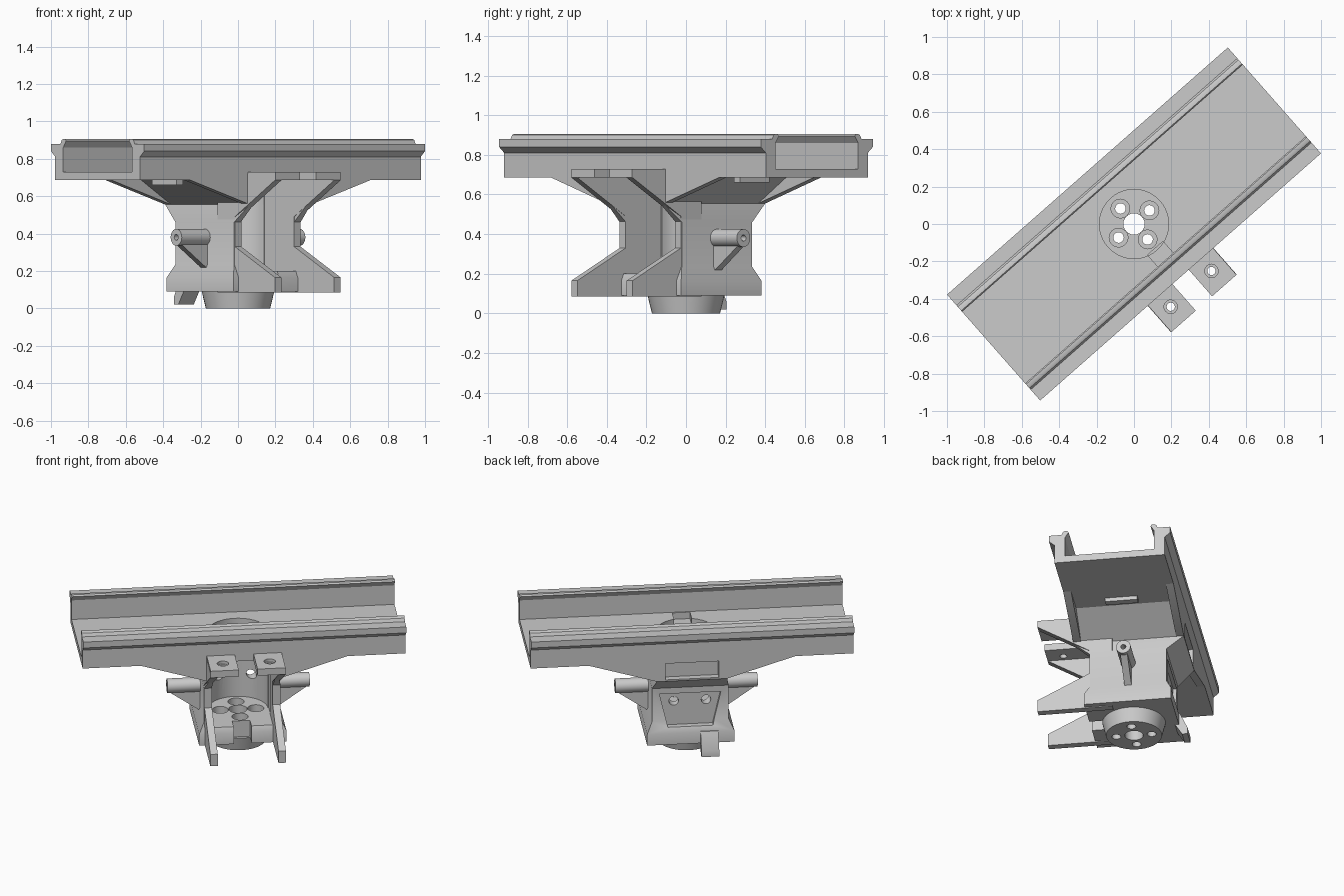
import bpy, bmesh, math
from mathutils import Matrix, Vector

if "Cube" in bpy.data.objects:
    bpy.data.objects.remove(bpy.data.objects["Cube"], do_unlink=True)

GREY = (0.6, 0.6, 0.6, 1)
mat = bpy.data.materials.new("plain_grey")
mat.use_nodes = True
mat.diffuse_color = GREY
mat.node_tree.nodes["Principled BSDF"].inputs["Base Color"].default_value = GREY
TURN = Matrix.Rotation(math.radians(41.35), 4, "Z")


# Helpers: everything is built along the rail (x) and turned at the end
def make(name, bm):
    bmesh.ops.recalc_face_normals(bm, faces=bm.faces)
    me = bpy.data.meshes.new(name)
    bm.to_mesh(me)
    bm.free()
    me.materials.append(mat)
    ob = bpy.data.objects.new(name, me)
    bpy.context.collection.objects.link(ob)
    return ob


def prism(name, pts, lo, hi, axis):
    """Extrude a 2D outline from lo to hi: axis x takes (y, z), axis y takes (x, z)."""
    def place(p, t):
        return (t, p[0], p[1]) if axis == "x" else (p[0], t, p[1])
    bm = bmesh.new()
    face = bm.faces.new([bm.verts.new(place(p, lo)) for p in pts])
    new = bmesh.ops.extrude_face_region(bm, geom=[face])["geom"]
    shift = Vector(place((0, 0), hi - lo))
    bmesh.ops.translate(bm, vec=shift, verts=[v for v in new if isinstance(v, bmesh.types.BMVert)])
    return make(name, bm)


def box(name, x, y, z):
    return prism(name, [(x[0], z[0]), (x[1], z[0]), (x[1], z[1]), (x[0], z[1])], y[0], y[1], "y")


def cyl(name, start, end, r1, r2=None, n=32):
    a, b = Vector(start), Vector(end)
    bm = bmesh.new()
    rot = (b - a).to_track_quat("Z", "Y").to_matrix().to_4x4()
    bmesh.ops.create_cone(bm, cap_ends=True, segments=n, radius1=r1, radius2=r2 or r1,
                          depth=(b - a).length, matrix=Matrix.Translation((a + b) / 2) @ rot)
    return make(name, bm)


def loft(name, layers):
    bm = bmesh.new()
    rings = [[bm.verts.new((sx * a, sy * b, z)) for sx, sy in ((-1, -1), (1, -1), (1, 1), (-1, 1))]
             for a, b, z in layers]
    for r, s in zip(rings, rings[1:]):
        for i in range(4):
            j = (i + 1) % 4
            bm.faces.new((r[i], r[j], s[j], s[i]))
    bm.faces.new(rings[0])
    bm.faces.new(rings[-1])
    return make(name, bm)


def cut(ob, cutters):
    for c in cutters:
        mod = ob.modifiers.new("cut", "BOOLEAN")
        mod.operation, mod.solver, mod.object = "DIFFERENCE", "EXACT", c
        bpy.context.view_layer.objects.active = ob
        bpy.ops.object.modifier_apply(modifier=mod.name)


# Shared cutters
well = cyl("well_cutter", (0, 0, 0.2), (0, 0, 1), 0.185, n=48)
pocket = box("pocket_cutter", (-0.19, 0.19), (-0.8, 0), (0.2, 0.685))
notch = box("notch_cutter", (-0.055, 0.055), (-0.27, -0.172), (0.05, 0.8))
bore = cyl("bore_cutter", (0, 0, -0.1), (0, 0, 0.3), 0.057)
bolts = []
for k in range(4):
    x, y = 0.11 * math.cos(k * math.pi / 2), 0.11 * math.sin(k * math.pi / 2)
    bolts.append(cyl("bolt_cutter", (x, y, -0.1), (x, y, 0.3), 0.028, n=20))
    bolts.append(cyl("bolt_cutter", (x, y, 0.14), (x, y, 0.25), 0.05, n=24))
panel = prism("panel_cutter", [(-0.19, 0.42), (0.19, 0.42), (0.14, 0.2), (-0.14, 0.2)], 0.215, 0.4, "y")
back_holes = [cyl("back_cutter", (s * 0.1, 0.08, 0.36), (s * 0.1, 0.3, 0.36), 0.03, n=20) for s in (-1, 1)]
window = box("window_cutter", (-0.165, 0.165), (0.3, 0.4), (0.565, 0.675))
helpers = [well, pocket, notch, bore, panel, window] + bolts + back_holes

# Channel rail with beaded flanges
side = [(0.343, 0.685), (0.343, 0.81), (0.377, 0.84), (0.377, 0.88), (0.3, 0.88), (0.29, 0.9),
        (0.28, 0.905), (0.262, 0.905), (0.255, 0.895), (0.278, 0.86), (0.278, 0.73)]
rail = prism("channel_rail", side + [(-y, z) for y, z in reversed(side)], -1, 1, "x")
cut(rail, [well, notch])
parts = [rail]

# Tapered webs under the rail walls
trapezoid = [(-0.643, 0.686), (-0.217, 0.555), (0.217, 0.555), (0.643, 0.686)]
front_web = prism("front_web", trapezoid, -0.343, -0.295, "y")
cut(front_web, [pocket])
back_web = prism("back_web", trapezoid, 0.295, 0.343, "y")
cut(back_web, [window])
parts += [front_web, back_web]

# Sloped block joining the column to the rail floor
neck = prism("neck_block", [(-0.43, 0.686), (-0.217, 0.555), (0.217, 0.555), (0.43, 0.686)], -0.296, 0.296, "y")
cut(neck, [well, pocket])

# Hollow column and its flared foot
column = loft("column", [(0.27, 0.27, 0.09), (0.27, 0.27, 0.165), (0.237, 0.237, 0.235),
                         (0.237, 0.237, 0.46), (0.217, 0.343, 0.556)])
cut(column, [well, pocket, notch, bore, panel] + bolts + back_holes)

# Round boss below the foot
boss = cyl("bottom_boss", (0, 0, 0), (0, 0, 0.092), 0.172, 0.195, n=48)
cut(boss, [bore] + bolts[::2])
parts += [neck, column, boss]

# Forked side plates, top pads, pins, gussets and lips, one per side
fork = [(-0.1, 0.72), (-0.565, 0.72), (-0.565, 0.685), (-0.24, 0.49), (-0.24, 0.33),
        (-0.565, 0.165), (-0.565, 0.085), (-0.1, 0.085)]
inner = [(-0.1, 0.685), (-0.1, 0.2), (-0.24, 0.2)]
for s, word in ((-1, "right"), (1, "left")):
    lo, hi = sorted((s * 0.188, s * 0.234))
    parts.append(prism(word + "_fork_plate", fork, lo, hi, "x"))

    lo, hi = sorted((s * 0.058, s * 0.232))
    pad = box(word + "_top_pad", (lo, hi), (-0.566, -0.3), (0.685, 0.73))
    drill = cyl("drill_cutter", (s * 0.145, -0.462, 0.6), (s * 0.145, -0.462, 0.8), 0.022, n=20)
    sink = cyl("sink_cutter", (s * 0.145, -0.462, 0.71), (s * 0.145, -0.462, 0.8), 0.036, n=24)
    cut(pad, [drill, sink])

    pin = cyl(word + "_pin", (s * 0.2, 0, 0.38), (s * 0.44, 0, 0.38), 0.045)
    eye = cyl("eye_cutter", (s * 0.38, 0, 0.38), (s * 0.5, 0, 0.38), 0.016, n=16)
    cut(pin, [eye])
    helpers += [drill, sink, eye]

    gusset = prism(word + "_gusset", [(s * 0.2, 0.37), (s * 0.42, 0.37), (s * 0.42, 0.34), (s * 0.22, 0.2)],
                   -0.022, 0.022, "y")
    lip = box(word + "_floor_lip", sorted((s * 0.48, s * 0.525)), (-0.1, 0.1), (0.66, 0.69))
    parts += [pad, pin, gusset, lip]

# Hanging tab at the back of the foot
parts.append(prism("back_tab", [(0.24, 0.17), (0.275, 0.17), (0.325, 0.06), (0.325, 0.02), (0.29, 0.02),
                                (0.24, 0.1)], -0.17, -0.06, "x"))

# Remove cutters, turn the parts, keep flat faces crisp and round ones smooth
for h in helpers:
    bpy.data.objects.remove(h, do_unlink=True)
for ob in parts:
    ob.data.transform(TURN)
bpy.ops.object.select_all(action="DESELECT")
for ob in parts:
    ob.select_set(True)
bpy.context.view_layer.objects.active = parts[0]
bpy.ops.object.shade_smooth_by_angle(angle=math.radians(30))
